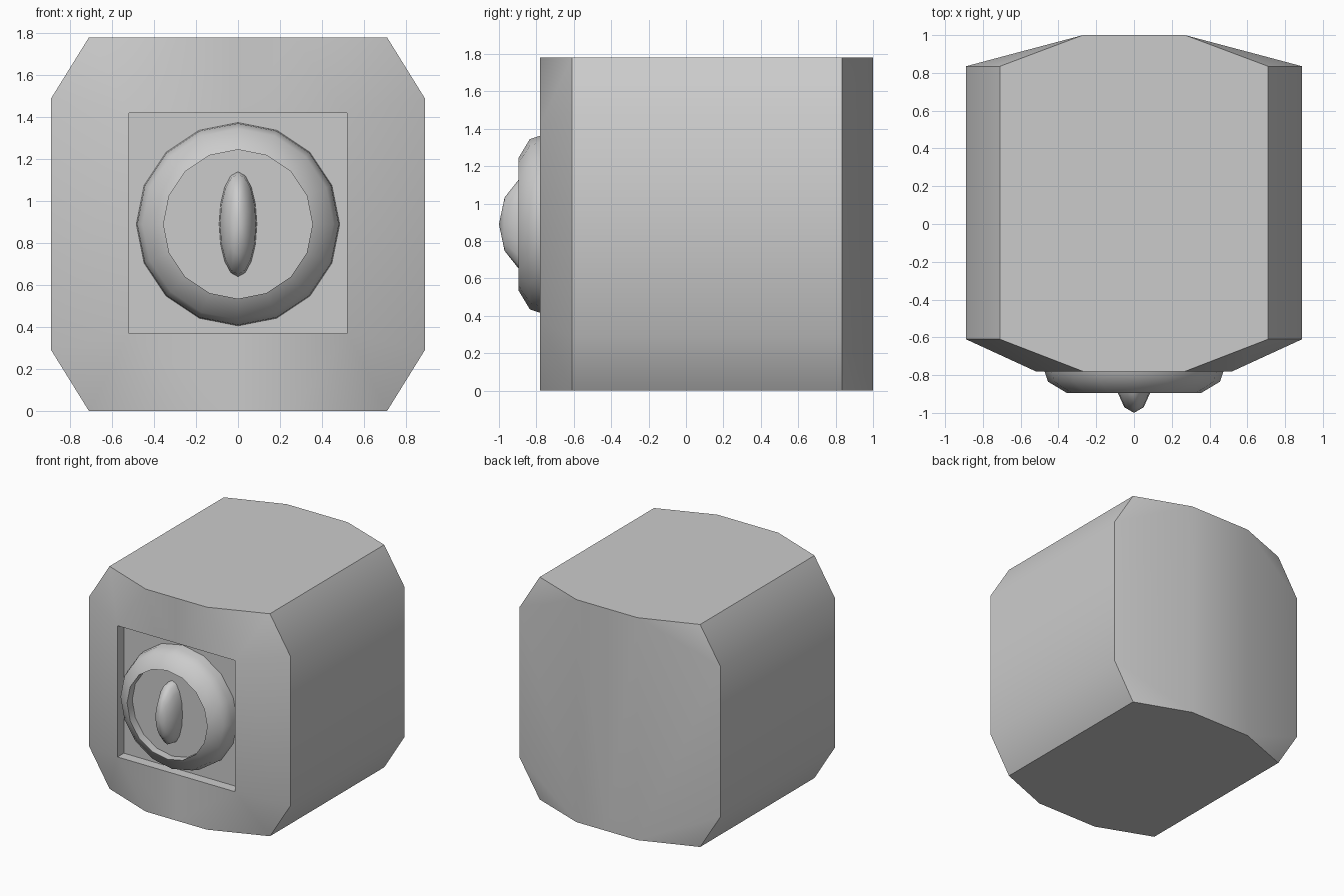
import bpy, bmesh, math

if "Cube" in bpy.data.objects:
    bpy.data.objects.remove(bpy.data.objects["Cube"])


def finish(name, bm, angle):
    bmesh.ops.recalc_face_normals(bm, faces=bm.faces)
    mesh = bpy.data.meshes.new(name)
    bm.to_mesh(mesh)
    bm.free()
    obj = bpy.data.objects.new(name, mesh)
    bpy.context.collection.objects.link(obj)
    bpy.ops.object.select_all(action='DESELECT')
    obj.select_set(True)
    bpy.context.view_layer.objects.active = obj
    bpy.ops.object.shade_smooth_by_angle(angle=math.radians(angle))
    return obj


def lathe(name, profile, rx, rz, zc, angle, sides=16):
    """Revolve (radius, y) points around the y axis, with elliptical scale."""
    bm = bmesh.new()
    rings = []
    for r, y in profile:
        if r == 0:
            rings.append([bm.verts.new((0, y, zc))])
        else:
            rings.append([bm.verts.new((rx * r * math.sin(math.tau * i / sides), y,
                                        zc + rz * r * math.cos(math.tau * i / sides)))
                          for i in range(sides)])
    for a, b in zip(rings, rings[1:]):
        for i in range(sides):
            j = (i + 1) % sides
            if len(b) == 1:
                bm.faces.new((a[i], a[j], b[0]))
            elif len(a) == 1:
                bm.faces.new((a[0], b[j], b[i]))
            else:
                bm.faces.new((a[i], a[j], b[j], b[i]))
    return finish(name, bm, angle)


# Body: right half of a bowed, chamfered block with a square front recess
outline = [(0, 0), (.27, 0), (.71, 0), (.89, .29),
           (.89, 1.49), (.71, 1.78), (.27, 1.78), (0, 1.78)]
square = [(0, .37), (.52, .37), (.52, 1.42), (0, 1.42)]
bm = bmesh.new()
F = [bm.verts.new((x, -.78 if x < .3 else -.61, z)) for x, z in outline]
B = [bm.verts.new((x, 1.0 if x < .3 else .835, z)) for x, z in outline]
R = [bm.verts.new((x, -.78, z)) for x, z in square]
D = [bm.verts.new((x, -.70, z)) for x, z in square]

# sides, top and bottom
bm.faces.new(F[0:3] + B[2::-1])
bm.faces.new(F[5:8] + B[7:4:-1])
for i in (2, 3, 4):
    bm.faces.new((F[i], F[i + 1], B[i + 1], B[i]))
# front around the recess
for f in ((F[0], F[1], R[1], R[0]), (F[1], F[2], R[1]), (F[2], F[3], R[1]),
          (F[3], F[4], R[2], R[1]), (F[4], F[5], R[2]), (F[5], F[6], R[2]),
          (F[6], F[7], R[3], R[2])):
    bm.faces.new(f)
# recess walls and floor
for i in range(3):
    bm.faces.new((R[i], R[i + 1], D[i + 1], D[i]))
bm.faces.new(D)
# bowed back
for f in ((0, 1, 6, 7), (1, 2, 3), (1, 3, 4, 6), (4, 5, 6)):
    bm.faces.new([B[i] for i in f])
bmesh.ops.mirror(bm, geom=bm.verts[:] + bm.edges[:] + bm.faces[:],
                 axis='X', merge_dist=.001)
bmesh.ops.remove_doubles(bm, verts=bm.verts, dist=.001)
finish("body", bm, 35)

# Round dial with a shallow dished centre
lathe("dial", [(0, -.69), (.485, -.69), (.48, -.76), (.455, -.835),
               (.355, -.895), (.355, -.83), (0, -.83)], 1, 1, .89, 60)

# Upright lens-shaped grip in the dial
lathe("grip", [(0, -.82), (1, -.83), (.95, -.895), (.57, -.97), (0, -1)],
      .09, .25, .89, 60)
